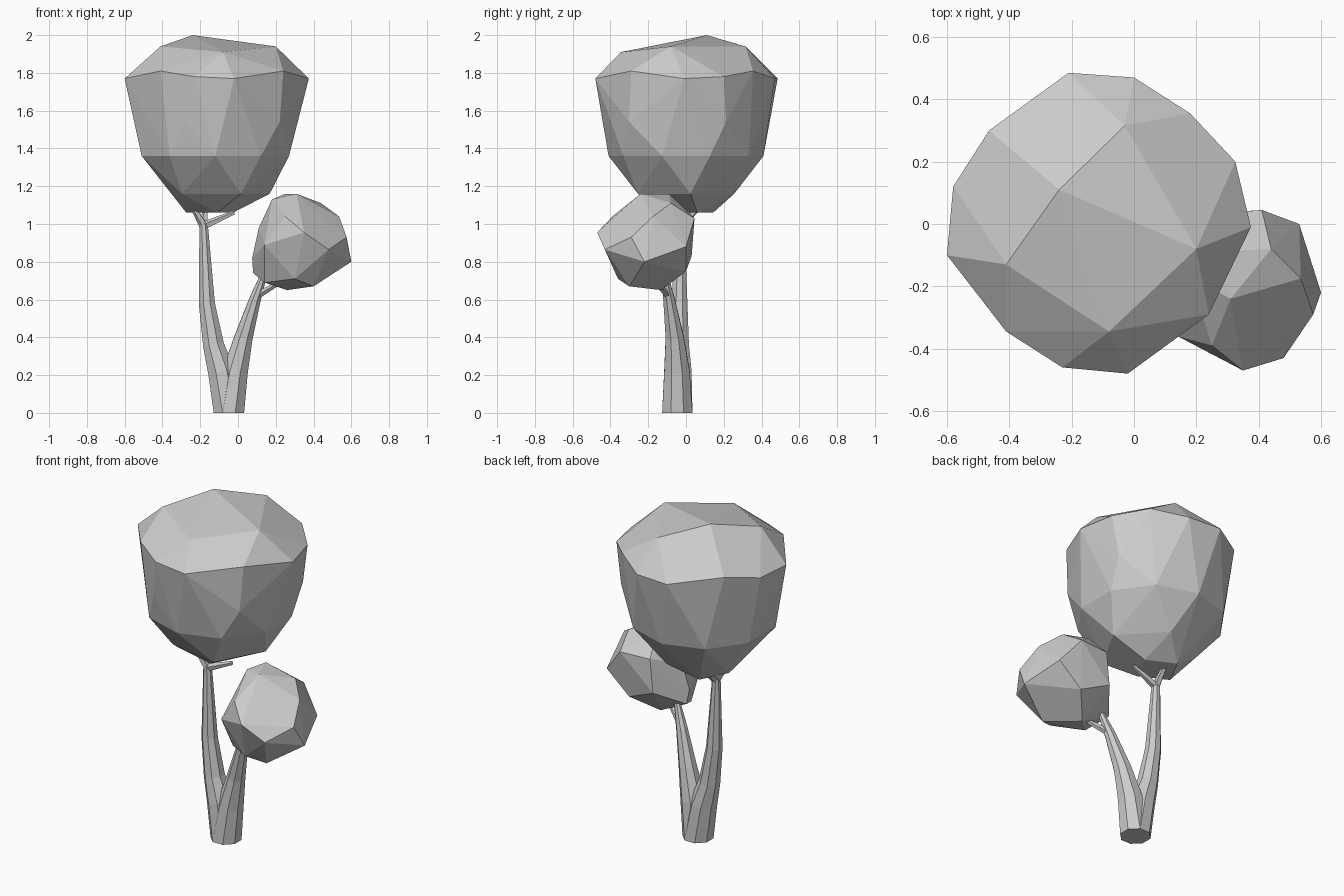
import bpy
import bmesh
from math import cos, sin, tau
from mathutils import Vector

cube = bpy.data.objects.get("Cube")
if cube:
    bpy.data.objects.remove(cube)

grey = bpy.data.materials.new("plain grey")
grey.use_nodes = True
shade = (0.6, 0.6, 0.6, 1)
grey.diffuse_color = shade
grey.node_tree.nodes["Principled BSDF"].inputs["Base Color"].default_value = shade


def finish(bm, name):
    """Turn a bmesh into a flat shaded object."""
    bmesh.ops.recalc_face_normals(bm, faces=bm.faces)
    mesh = bpy.data.meshes.new(name)
    bm.to_mesh(mesh)
    bm.free()
    mesh.materials.append(grey)
    obj = bpy.data.objects.new(name, mesh)
    bpy.context.collection.objects.link(obj)
    return obj


def ring(center, radius, sides, phase=0.0):
    """Corners of a level polygon."""
    center = Vector(center)
    angles = [tau * (i + phase) / sides for i in range(sides)]
    return [center + radius * Vector((cos(a), sin(a), 0)) for a in angles]


def faceted_crown(name, points):
    """Wrap a faceted convex skin around the points."""
    bm = bmesh.new()
    for point in points:
        bm.verts.new(point)
    result = bmesh.ops.convex_hull(bm, input=bm.verts)
    spare = {v for v in result["geom_interior"] + result["geom_unused"]
             if isinstance(v, bmesh.types.BMVert)}
    bmesh.ops.delete(bm, geom=list(spare), context="VERTS")
    return finish(bm, name)


def tapered_limb(name, path, radii, sides, level_start=False):
    """Sweep a shrinking polygon along a path and close both ends."""
    bm = bmesh.new()
    path = [Vector(p) for p in path]
    loops = []
    for i, (point, radius) in enumerate(zip(path, radii)):
        ahead = path[min(i + 1, len(path) - 1)]
        behind = path[max(i - 1, 0)]
        direction = (ahead - behind).normalized()
        if i == 0 and level_start:
            direction = Vector((0, 0, 1))
        turn = Vector((0, 0, 1)).rotation_difference(direction)
        loops.append([bm.verts.new(point + turn @ corner)
                      for corner in ring((0, 0, 0), radius, sides, 0.5)])
    for low, high in zip(loops, loops[1:]):
        for i in range(sides):
            j = (i + 1) % sides
            bm.faces.new((low[i], low[j], high[j], high[i]))
    bm.faces.new(loops[0])
    bm.faces.new(loops[-1])
    return finish(bm, name)


# Large crown: domed lid, wide shoulder, then rings narrowing downwards
lid = [(-.41, -.13, 1.94), (-.24, .11, 2), (-.03, .315, 1.94),
       (.2, -.08, 1.94), (-.08, -.345, 1.91)]
shoulder = [(-.6, -.1, 1.77), (-.41, -.345, 1.81), (-.23, -.46, 1.78),
            (-.02, -.48, 1.77), (.24, -.29, 1.81), (.375, -.01, 1.77),
            (.325, .2, 1.78), (.18, .355, 1.81), (0, .47, 1.77),
            (-.21, .485, 1.77), (-.465, .3, 1.81), (-.58, .12, 1.77)]
underside = (ring((-.1, 0, 1.54), .44, 5, .4)
             + ring((-.12, 0, 1.36), .41, 10, .5)
             + ring((-.1, -.01, 1.16), .27, 5, .1)
             + ring((-.15, .02, 1.06), .13, 4, .2))
faceted_crown("large_crown", lid + shoulder + underside)

# Small crown: rounded faceted ball beside the fork
top_points = [(.31, -.24, 1.16), (.44, -.08, 1.11), (.25, -.09, 1.16),
              (.18, -.17, 1.13), (.535, -.175, 1.04), (.25, -.39, 1.04),
              (.41, .045, 1.03), (.22, .03, 1.03), (.11, -.12, .98)]
waist_points = [(.35, -.47, .955), (.48, -.43, .865), (.575, -.29, .93),
                (.6, -.22, .8), (.53, 0, .88), (.14, -.36, .89),
                (.075, -.14, .82), (.2, .03, .83)]
base_points = [(.3, -.36, .71), (.4, -.3, .67), (.26, -.13, .65),
               (.14, -.25, .69), (.08, -.12, .74), (.38, 0, .75)]
faceted_crown("small_crown", top_points + waist_points + base_points)

# Forked trunk: two limbs growing from one foot
foot = (-.048, -.046, 0)
tapered_limb("trunk_right_limb",
             [foot, (-.088, -.042, .22), (-.13, -.04, .36),
              (-.165, -.035, .58), (-.182, -.03, 1)],
             [.087, .077, .06, .046, .024], 8, True)
tapered_limb("trunk_left_limb",
             [foot, (-.015, -.048, .22), (.03, -.06, .4),
              (.09, -.09, .6), (.14, -.115, .74)],
             [.087, .073, .052, .033, .018], 8, True)

# Twigs that hold the crowns
knot = (-.182, -.03, .99)
for side, tip in (("right", (-.26, -.06, 1.13)),
                  ("left", (-.02, -.03, 1.06)),
                  ("back", (-.17, .08, 1.1))):
    tapered_limb("large_crown_twig_" + side, [knot, tip], [.023, .012], 5)
tapered_limb("small_crown_twig", [(.1, -.095, .62), (.22, -.16, .69)],
             [.02, .012], 5)
